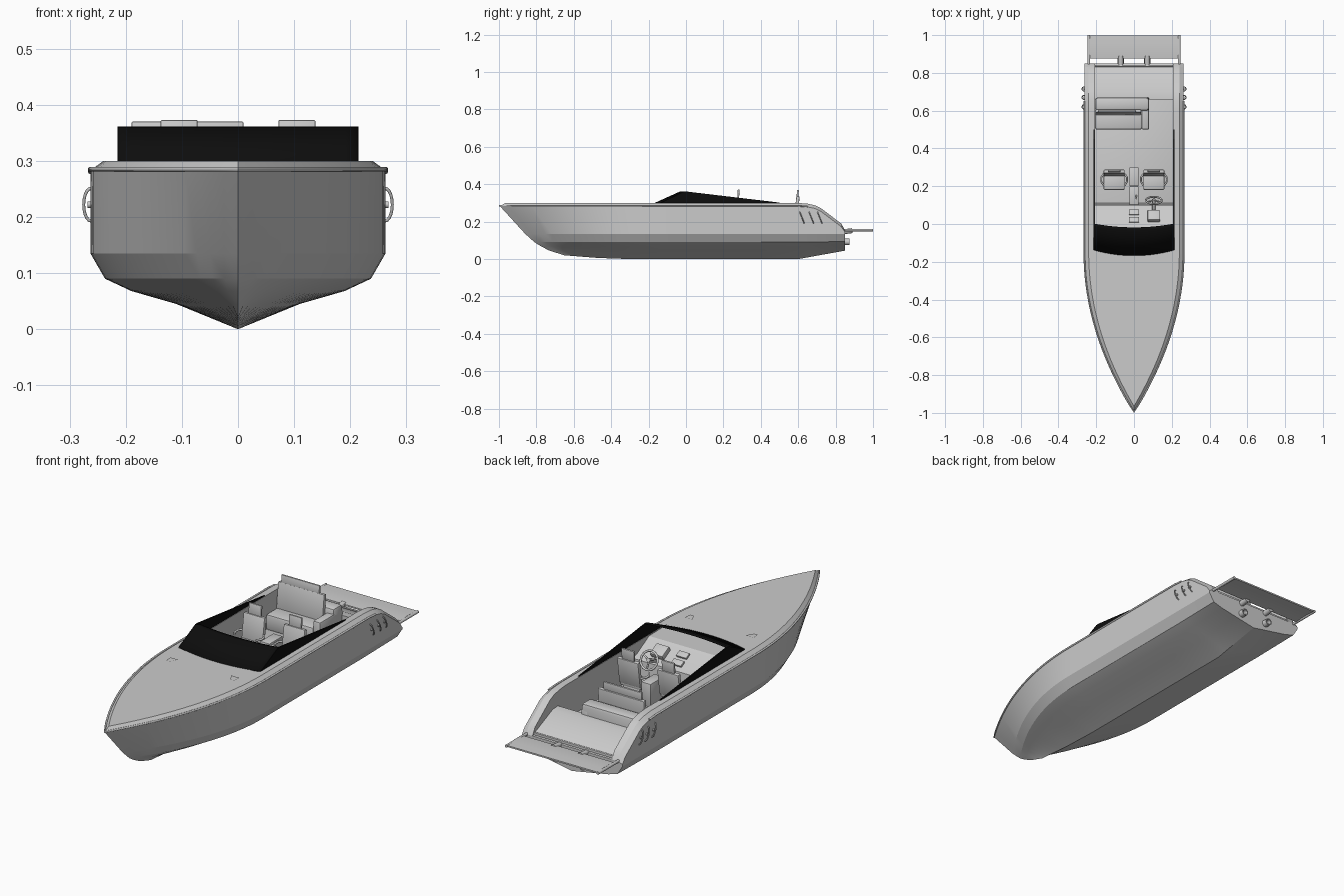
import bpy, bmesh
from math import sin, cos, pi, radians
from mathutils import Vector, Matrix

if "Cube" in bpy.data.objects:
    bpy.data.objects.remove(bpy.data.objects["Cube"])

black = bpy.data.materials.new("black")
black.diffuse_color = (0.004, 0.004, 0.004, 1)
black.use_nodes = True
black.node_tree.nodes["Principled BSDF"].inputs["Base Color"].default_value = black.diffuse_color


def interp(pts, v):
    if v <= pts[0][0]:
        return pts[0][1]
    for (a, za), (b, zb) in zip(pts, pts[1:]):
        if v <= b:
            return za + (zb - za) * (v - a) / (b - a)
    return pts[-1][1]


def finish(name, bm, mat=None, angle=25):
    bmesh.ops.remove_doubles(bm, verts=bm.verts, dist=1e-5)
    bmesh.ops.recalc_face_normals(bm, faces=bm.faces)
    me = bpy.data.meshes.new(name)
    bm.to_mesh(me)
    bm.free()
    ob = bpy.data.objects.new(name, me)
    bpy.context.collection.objects.link(ob)
    if mat:
        me.materials.append(mat)
    bpy.ops.object.select_all(action='DESELECT')
    ob.select_set(True)
    bpy.context.view_layer.objects.active = ob
    bpy.ops.object.shade_smooth_by_angle(angle=radians(angle))
    return ob


def loft(name, rows, sides=(1, -1), mat=None, angle=25):
    bm = bmesh.new()
    for s in sides:
        g = [[bm.verts.new((s * p[0], p[1], p[2])) for p in r] for r in rows]
        for a, b in zip(g, g[1:]):
            for i in range(len(a) - 1):
                bm.faces.new((a[i], a[i + 1], b[i + 1], b[i]))
    bmesh.ops.remove_doubles(bm, verts=bm.verts, dist=1e-5)
    bmesh.ops.dissolve_degenerate(bm, dist=1e-6, edges=bm.edges)
    return finish(name, bm, mat, angle)


def prism(name, prof, x0, x1, mat=None):
    """Side profile of (y, z) points extruded from x0 to x1."""
    bm = bmesh.new()
    f = bm.faces.new([bm.verts.new((x0, y, z)) for y, z in prof])
    r = bmesh.ops.extrude_face_region(bm, geom=[f])
    vs = [v for v in r['geom'] if isinstance(v, bmesh.types.BMVert)]
    bmesh.ops.translate(bm, verts=vs, vec=(x1 - x0, 0, 0))
    return finish(name, bm, mat)


def box(name, x, y, z, tilt=0, bevel=0.004):
    lo, hi = Vector((x[0], y[0], z[0])), Vector((x[1], y[1], z[1]))
    bm = bmesh.new()
    bmesh.ops.create_cube(bm, size=1)
    bmesh.ops.scale(bm, vec=hi - lo, verts=bm.verts)
    bmesh.ops.bevel(bm, geom=bm.edges[:], offset=bevel, segments=2, affect='EDGES', profile=0.5)
    bm.transform(Matrix.Translation((lo + hi) / 2) @ Matrix.Rotation(radians(tilt), 4, 'X'))
    return finish(name, bm, angle=40)


def tube(name, pts, r, closed=False, res=3):
    cu = bpy.data.curves.new(name, 'CURVE')
    cu.dimensions = '3D'
    cu.bevel_depth, cu.bevel_resolution, cu.use_fill_caps = r, res, True
    sp = cu.splines.new('POLY')
    sp.points.add(len(pts) - 1)
    for p, c in zip(sp.points, pts):
        p.co = (*c, 1)
    sp.use_cyclic_u = closed
    ob = bpy.data.objects.new(name, cu)
    bpy.context.collection.objects.link(ob)
    bpy.ops.object.select_all(action='DESELECT')
    ob.select_set(True)
    bpy.context.view_layer.objects.active = ob
    bpy.ops.object.convert(target='MESH')
    bpy.ops.object.shade_smooth_by_angle(angle=radians(50))


# Hull lines: bow start y, half width, height, rise at the stern
YE, N = -0.15, 20
STERN = [0, 0.2, 0.4, 0.6, 0.65, 0.69, 0.72, 0.76, 0.8, 0.83, 0.85]
KEEL = [(-.65, .02), (-.47, .006), (-.3, 0), (.6, 0), (.85, .045)]
TOP = [(.62, .30), (.68, .292), (.72, .273), (.83, .19), (.85, .155)]


def line(y0, w, z, rise=0.0):
    out = []
    for i in range(N + 1):
        y = y0 + (YE - y0) * i / N
        out.append((w * (1 - (1 - i / N) ** 2), y, interp(KEEL, y) if w == 0 else z))
    for y in STERN:
        zz = interp(KEEL, y) if w == 0 else z + rise * max(0, y - .6) / .25
        drop = 0.0 if z >= .3 else min(.017, (interp(TOP, y) - .135) * .5)
        out.append((w, y, min(zz, interp(TOP, y) - drop)))
    return out


levels = [line(-.65, 0, 0), line(-.73, .11, .045, .02), line(-.775, .19, .068, .012),
          line(-.81, .237, .09, .004), line(-.86, .263, .135)]
sheer = line(-.995, .263, .283)
shoulder = line(-.965, .24, .30)
loft("hull", levels + [sheer, shoulder], angle=12)

# Bow deck, gunwales and cockpit walls
loft("bow_deck", [shoulder[:N + 1], [(0, p[1], p[2]) for p in shoulder[:N + 1]]])
g = shoulder[N:]
inner = [(.207, p[1], p[2]) for p in g]
loft("gunwale", [g, inner, [(.207, p[1], .11) for p in g]])

# Transom
edge = [l[-1] for l in levels + [sheer, shoulder]]
bm = bmesh.new()
bm.faces.new([bm.verts.new(p) for p in edge] +
             [bm.verts.new((-p[0], p[1], p[2])) for p in edge[:0:-1]])
finish("transom", bm)

# Rub rail around the sheer
rail = [p for p in sheer if p[1] < .66]
tube("rub_rail", [(-p[0], p[1], p[2] + .002) for p in rail[::-1]] +
     [(p[0], p[1], p[2] + .002) for p in rail[1:]], .0045)

# Cockpit floor, dashboard and sloping stern pad
box("cockpit_floor", (-.208, .208), (-.15, .67), (.11, .14), bevel=.001)
prism("dashboard", [(-.16, .298), (-.02, .295), (.07, .245), (.10, .235), (.11, .14), (-.16, .14)], -.207, .207)
prism("stern_pad", [(.66, .11), (.66, .225), (.70, .222), (.835, .163), (.85, .15), (.85, .11)], -.207, .207)
box("stern_pad_lip", (-.207, .207), (.832, .842), (.155, .168), bevel=.002)

# Windshield and its tapering side wings
xs = [.214 * (i / 10 - 1) for i in range(21)]
ws = loft("windshield", [[(x, -.168 + .03 * (x / .214) ** 2, .30) for x in xs],
                         [(x, -.035 + .022 * (x / .214) ** 2, .36) for x in xs],
                         [(x, -.018 + .02 * (x / .214) ** 2, .361) for x in xs]], (1,), black, 40)
m = ws.modifiers.new("thickness", 'SOLIDIFY')
m.thickness = .003
for s in (-1, 1):
    prism("windshield_wing", [(-.138, .299), (-.013, .36), (.003, .361), (.50, .302), (.50, .299)],
          s * .209, s * .215, black)

# Front seats
for s in (-1, 1):
    c = s * .105
    box("seat_base", (c - .045, c + .045), (.19, .26), (.14, .19))
    box("seat_cushion", (c - .056, c + .056), (.18, .265), (.185, .212), bevel=.008)
    box("seat_back", (c - .056, c + .056), (.26, .28), (.2, .325), -8, .006)
    box("headrest", (c - .033, c + .033), (.275, .285), (.315, .373), -4, .003)
    tube("seat_armrest", [(c + .07 * cos(a), .235 + .05 * sin(a), .245)
                          for a in [radians(-220 + 26 * i) for i in range(4)]], .005)
    tube("seat_armrest", [(c + .07 * cos(a), .235 + .05 * sin(a), .245)
                          for a in [radians(40 - 26 * i) for i in range(4)]], .005)

# Centre console and dashboard pods
box("centre_console", (-.025, .025), (.2, .3), (.14, .25))
box("console_front", (-.025, .025), (.10, .2), (.14, .205))
tube("throttle_lever", [(.012, .15, .2), (.012, .135, .25)], .005)
box("helm_pod", (.072, .138), (.01, .07), (.25, .285), -29)
for y, z in ((.02, .276), (.06, .254)):
    box("centre_gauge", (-.027, .027), (y - .015, y + .015), (z - .012, z + .006), -29, .002)

# Steering wheel with spokes and column
hub = Vector((.105, .125, .262))
u, v = Vector((1, 0, 0)), Vector((0, -.45, .89))
ring = [hub + .042 * (u * cos(a) + v * sin(a)) for a in [2 * pi * i / 28 for i in range(28)]]
tube("steering_wheel", ring, .005, True)
for i in (2, 12, 21):
    tube("wheel_spoke", [hub, ring[i]], .004)
tube("steering_column", [hub + Vector((0, .006, .004)), hub + Vector((0, -.07, -.03))], .009)

# Rear bench
box("bench_seat", (-.206, .042), (.50, .61), (.14, .215), bevel=.01)
box("bench_arm", (.04, .08), (.50, .67), (.14, .25), bevel=.008)
box("bench_rear_bolster", (-.206, .08), (.60, .67), (.14, .275), bevel=.014)
box("bench_back", (-.205, .037), (.583, .601), (.2, .335), -6)
box("bench_headrest", (-.19, .01), (.592, .602), (.32, .37), -3, .003)

# Triangular deck vents
for s in (-1, 1):
    bm = bmesh.new()
    f = bm.faces.new([bm.verts.new((s * x, y, .299)) for x, y in
                      ((.138, -.248), (.18, -.248), (.177, -.283), (.158, -.283))])
    r = bmesh.ops.inset_region(bm, faces=[f], thickness=.005)
    for vert in f.verts:
        vert.co.z = .303
    finish("deck_vent", bm)

# Side grab rings, three on each flank
for s in (-1, 1):
    for y in (.62, .67, .715):
        arc = []
        for i in range(11):
            a = pi * i / 10
            h = .029 * cos(a)
            arc.append((s * (.262 + .013 * sin(a)), y - h * .4, .222 + h))
        tube("grab_ring", arc, .0028, res=2)
        tube("grab_ring_mount", [(s * .255, y, .222), (s * .268, y, .222)], .006)

# Swim platform with side rods and brackets, exhausts
prism("swim_platform", [(.875, .151), (.91, .154), (.955, .154), (.998, .152),
                        (.998, .159), (.955, .161), (.91, .161), (.875, .158)], -.235, .235)
for s in (-1, 1):
    tube("platform_rod", [(s * .239, .84, .155), (s * .239, 1.0, .155)], .007)
    tube("platform_bracket", [(s * .07, .84, .146), (s * .07, .89, .152)], .014)
    c = [(s * .07 + .017 * cos(a), sin(a) * .017 + .092) for a in [2 * pi * i / 24 for i in range(25)]]
    cc = [(s * .07 + .012 * cos(a), sin(a) * .012 + .092) for a in [2 * pi * i / 24 for i in range(25)]]
    loft("exhaust", [[(x, .84, z) for x, z in c], [(x, .875, z) for x, z in c],
                     [(x, .875, z) for x, z in cc], [(x, .852, z) for x, z in cc],
                     [(s * .07, .852, .092)] * 25], (1,), angle=40)
